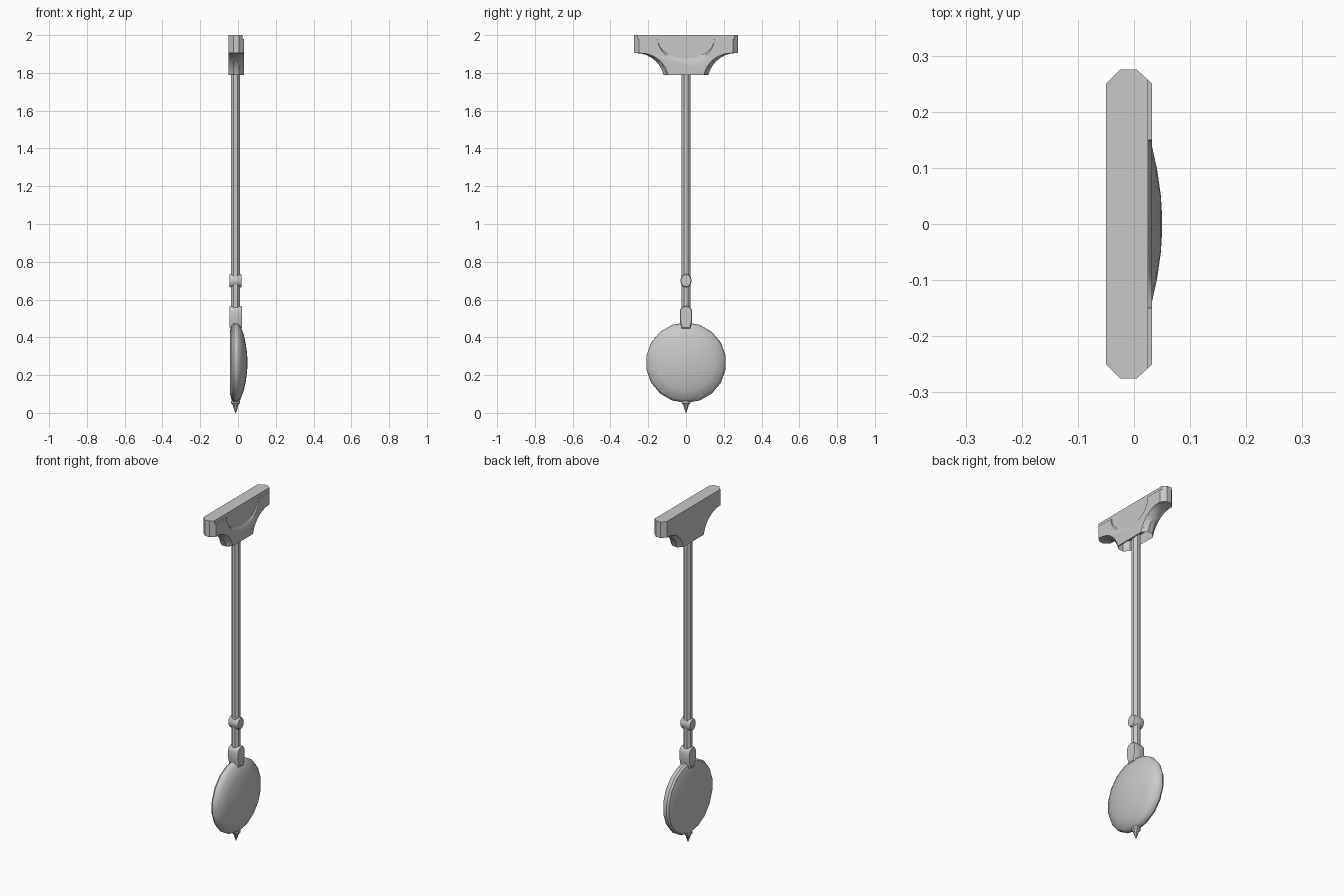
import bpy, bmesh, math
from math import sin, cos, pi, radians

cube = bpy.data.objects.get("Cube")
if cube:
    bpy.data.objects.remove(cube, do_unlink=True)

grey = bpy.data.materials.new("plain_grey")
grey.use_nodes = True
GREY = (0.58, 0.58, 0.58, 1)
grey.diffuse_color = GREY
grey.node_tree.nodes["Principled BSDF"].inputs["Base Color"].default_value = GREY

ROD_X = -0.013


def finish(name, bm, angle=30):
    """Turn a bmesh into a shaded object."""
    bmesh.ops.recalc_face_normals(bm, faces=bm.faces)
    me = bpy.data.meshes.new(name)
    bm.to_mesh(me)
    bm.free()
    me.materials.append(grey)
    me.shade_smooth()
    me.set_sharp_from_angle(angle=radians(angle))
    ob = bpy.data.objects.new(name, me)
    bpy.context.collection.objects.link(ob)
    return ob


def loft(rings):
    """Skin a list of equal-length point rings and cap both ends."""
    bm = bmesh.new()
    rows = [[bm.verts.new(p) for p in ring] for ring in rings]
    n = len(rows[0])
    for a, b in zip(rows, rows[1:]):
        for i in range(n):
            j = (i + 1) % n
            bm.faces.new((a[i], a[j], b[j], b[i]))
    first = bm.faces.new(rows[0])
    bm.faces.new(rows[-1])
    return bm, first


def upright_ring(r, z, n=8):
    turn = pi / n
    return [(ROD_X + r * cos(turn + 2 * pi * i / n),
             r * sin(turn + 2 * pi * i / n), z) for i in range(n)]


def facing_ring(r, x, z, n=18):
    return [(x, r * sin(2 * pi * i / n), z + r * cos(2 * pi * i / n)) for i in range(n)]


def curve_points(steps=7):
    """Concave underside of the bracket, from ledge to foot: (half width, z)."""
    ts = [radians(76.5) * i / steps for i in range(steps + 1)]
    return [(0.265 - 0.15 * sin(t), 1.755 + 0.15 * cos(t)) for t in ts]


# Bracket body: chamfered plan that narrows along the concave underside
def plan(w, z, back=-0.05, front=0.025, c=0.025):
    half = [(front, w - 0.018), (0.005, w), (back + c, w), (back, w - c)]
    return [(x, y, z) for x, y in half] + [(x, -y, z) for x, y in reversed(half)]


side = [(0.275, 2.0), (0.275, 1.905)] + curve_points()
bm, foot = loft([plan(w, z) for w, z in reversed(side)])
# hollow socket in the foot
bmesh.ops.inset_region(bm, faces=[foot], thickness=0.011)
bmesh.ops.translate(bm, verts=foot.verts, vec=(0, 0, 0.06))
finish("bracket_body", bm)


# Raised bracket front with a scooped half-round dip
def panel(x, trim, dip, top):
    right = [(0.275 - trim, top), (0.275 - trim, 1.905)]
    right += [(w - trim, z) for w, z in curve_points()]
    outline = right + [(-y, z) for y, z in reversed(right)]
    for i in range(17):
        t = pi * i / 16
        outline.append((-0.15 * cos(t), top - dip * sin(t)))
    return [(x, y, z) for y, z in outline]


bm, _ = loft([panel(0.0245, 0.018, 0.105, 1.98), panel(0.032, 0.025, 0.12, 1.979)])
finish("bracket_front", bm)

# Rod
bm, _ = loft([upright_ring(0.025, 0.44), upright_ring(0.025, 1.86)])
finish("rod", bm)


# Collar and clamp: rounded side profiles pushed through along x
def push_through(name, outline, x0, x1, inset=0.9):
    mid = sum(z for _, z in outline) / len(outline)

    def ring(x, s):
        return [(x, y * s, mid + (z - mid) * s) for y, z in outline]
    bm, _ = loft([ring(x0, inset), ring(x0 + 0.006, 1), ring(x1 - 0.006, 1), ring(x1, inset)])
    finish(name, bm)


oval = [(0.03 * sin(pi * i / 6), 0.7 + 0.036 * cos(pi * i / 6)) for i in range(12)]
push_through("rod_collar", oval, -0.045, 0.019)

arch = [(0.033 * cos(pi * i / 8), 0.535 + 0.032 * sin(pi * i / 8)) for i in range(9)]
arch += [(-0.033, 0.49), (-0.022, 0.445), (0.022, 0.445), (0.033, 0.49)]
push_through("disc_clamp", arch, -0.044, 0.022)

# Weight disc: flat back, bevelled rim, domed face
profile = [(0.165, -0.043), (0.205, -0.031), (0.213, -0.02), (0.212, -0.006),
           (0.2, 0.011), (0.15, 0.03), (0.1, 0.041), (0.05, 0.048), (0.015, 0.05)]
bm, _ = loft([facing_ring(r, x, 0.266) for r, x in profile])
finish("weight_disc", bm, 35)

# Pointed tip under the disc
tip = [(0.014, 0.07), (0.025, 0.062), (0.025, 0.05), (0.015, 0.04), (0.011, 0.025), (0.002, 0.0)]
bm, _ = loft([upright_ring(r, z) for r, z in tip])
finish("bottom_tip", bm)
